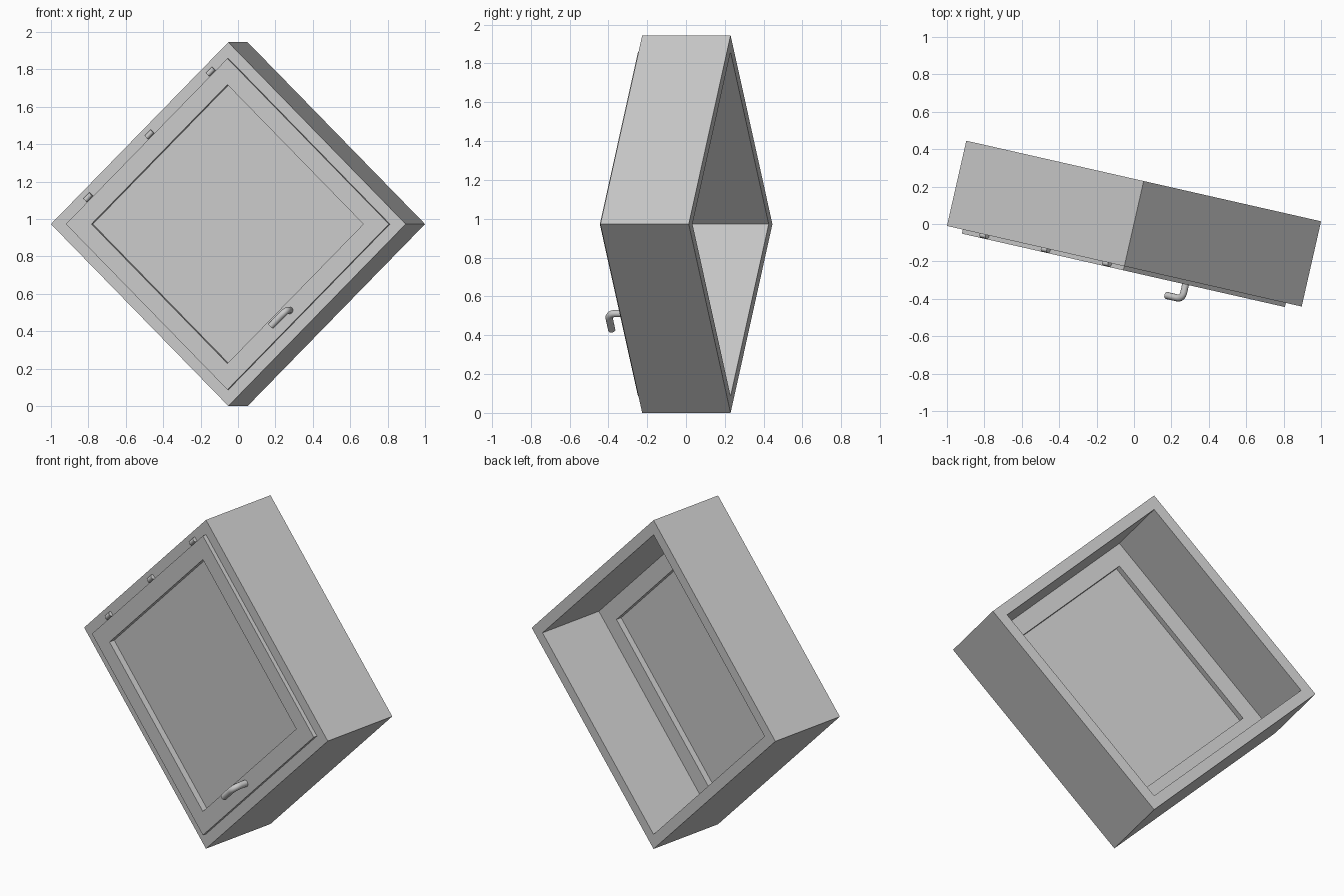
import bpy, bmesh
from math import radians
from mathutils import Matrix

if "Cube" in bpy.data.objects:
    bpy.data.objects.remove(bpy.data.objects["Cube"], do_unlink=True)

# One plain grey for the whole cabinet
GREY = (0.59, 0.59, 0.59, 1)
grey = bpy.data.materials.new("plain grey")
grey.use_nodes = True
grey.diffuse_color = GREY
grey.node_tree.nodes["Principled BSDF"].inputs["Base Color"].default_value = GREY

# The cabinet stands on its lower corner, turned slightly to the side
PLACE = (Matrix.Translation((0, 0.002, 0.9725))
         @ Matrix.Rotation(radians(-12.8), 4, 'Z')
         @ Matrix.Rotation(radians(45), 4, 'Y'))

HALF, WALL, DEPTH = 0.6877, 0.061, 0.467
FRONT = -DEPTH / 2
DOOR_FRONT, DOOR_BACK = -0.256, -0.174
RECESS = 0.034


def add(name, data):
    obj = bpy.data.objects.new(name, data)
    bpy.context.scene.collection.objects.link(obj)
    data.materials.append(grey)
    obj.matrix_world = PLACE
    return obj


def from_bmesh(name, bm):
    bmesh.ops.recalc_face_normals(bm, faces=bm.faces)
    mesh = bpy.data.meshes.new(name)
    bm.to_mesh(mesh)
    bm.free()
    return add(name, mesh)


def square(bm, half, y):
    corners = ((-1, -1), (1, -1), (1, 1), (-1, 1))
    return [bm.verts.new((x * half, y, z * half)) for x, z in corners]


def square_frame(name, outer, inner, y0, y1):
    """Open square frame extruded in depth."""
    bm = bmesh.new()
    loops = [square(bm, outer, y0), square(bm, outer, y1),
             square(bm, inner, y1), square(bm, inner, y0)]
    for a, b in zip(loops, loops[1:] + loops[:1]):
        for i in range(4):
            j = (i + 1) % 4
            bm.faces.new((a[i], a[j], b[j], b[i]))
    return from_bmesh(name, bm)


def square_panel(name, half, y0, y1):
    bm = bmesh.new()
    size = Matrix.Diagonal((2 * half, y1 - y0, 2 * half, 1))
    bmesh.ops.create_cube(bm, size=1,
                          matrix=Matrix.Translation((0, (y0 + y1) / 2, 0)) @ size)
    return from_bmesh(name, bm)


def smooth(obj):
    bpy.ops.object.select_all(action='DESELECT')
    obj.select_set(True)
    bpy.context.view_layer.objects.active = obj
    bpy.ops.object.shade_smooth_by_angle(angle=radians(35))


# Carcase, open at the back
square_frame("cabinet_body", HALF, HALF - WALL, FRONT, -FRONT)

# Inset door with a panel recessed on both faces
door_half = HALF - WALL - 0.0005
panel_half = 0.527
square_frame("door_frame", door_half, panel_half, DOOR_FRONT, DOOR_BACK)
square_panel("door_panel", panel_half, DOOR_FRONT + RECESS, DOOR_BACK - RECESS)

# Hinge barrels along the left edge
for place, z in (("upper", 0.51), ("middle", 0.035), ("lower", -0.44)):
    bm = bmesh.new()
    bmesh.ops.create_cone(bm, cap_ends=True, segments=20, radius1=0.014,
                          radius2=0.014, depth=0.045,
                          matrix=Matrix.Translation((-0.644, -0.24, z)))
    smooth(from_bmesh(place + "_hinge", bm))

# Bent rod handle near the right edge
curve = bpy.data.curves.new("door_handle", 'CURVE')
curve.dimensions = '3D'
curve.bevel_depth = 0.019
curve.bevel_resolution = 4
curve.use_fill_caps = True
curve.resolution_u = 8
path = curve.splines.new('BEZIER')
path.bezier_points.add(3)
stem_z, bar_y, bend = -0.085, -0.336, 0.035
points = ((DOOR_FRONT + 0.005, stem_z), (bar_y + bend, stem_z),
          (bar_y, stem_z - bend), (bar_y, -0.205))
for p, (y, z) in zip(path.bezier_points, points):
    p.co = (0.567, y, z)
    p.handle_left_type = p.handle_right_type = 'VECTOR'
for p in path.bezier_points[1:3]:
    p.handle_left_type = p.handle_right_type = 'FREE'
a, b = path.bezier_points[1], path.bezier_points[2]
k = bend * 0.55
a.handle_left, a.handle_right = (0.567, a.co.y + k, stem_z), (0.567, a.co.y - k, stem_z)
b.handle_left, b.handle_right = (0.567, bar_y, b.co.z + k), (0.567, bar_y, b.co.z - k)
handle = add("door_handle", curve)
bpy.context.view_layer.update()
bpy.ops.object.select_all(action='DESELECT')
handle.select_set(True)
bpy.context.view_layer.objects.active = handle
bpy.ops.object.convert(target='MESH')
smooth(bpy.context.view_layer.objects.active)
